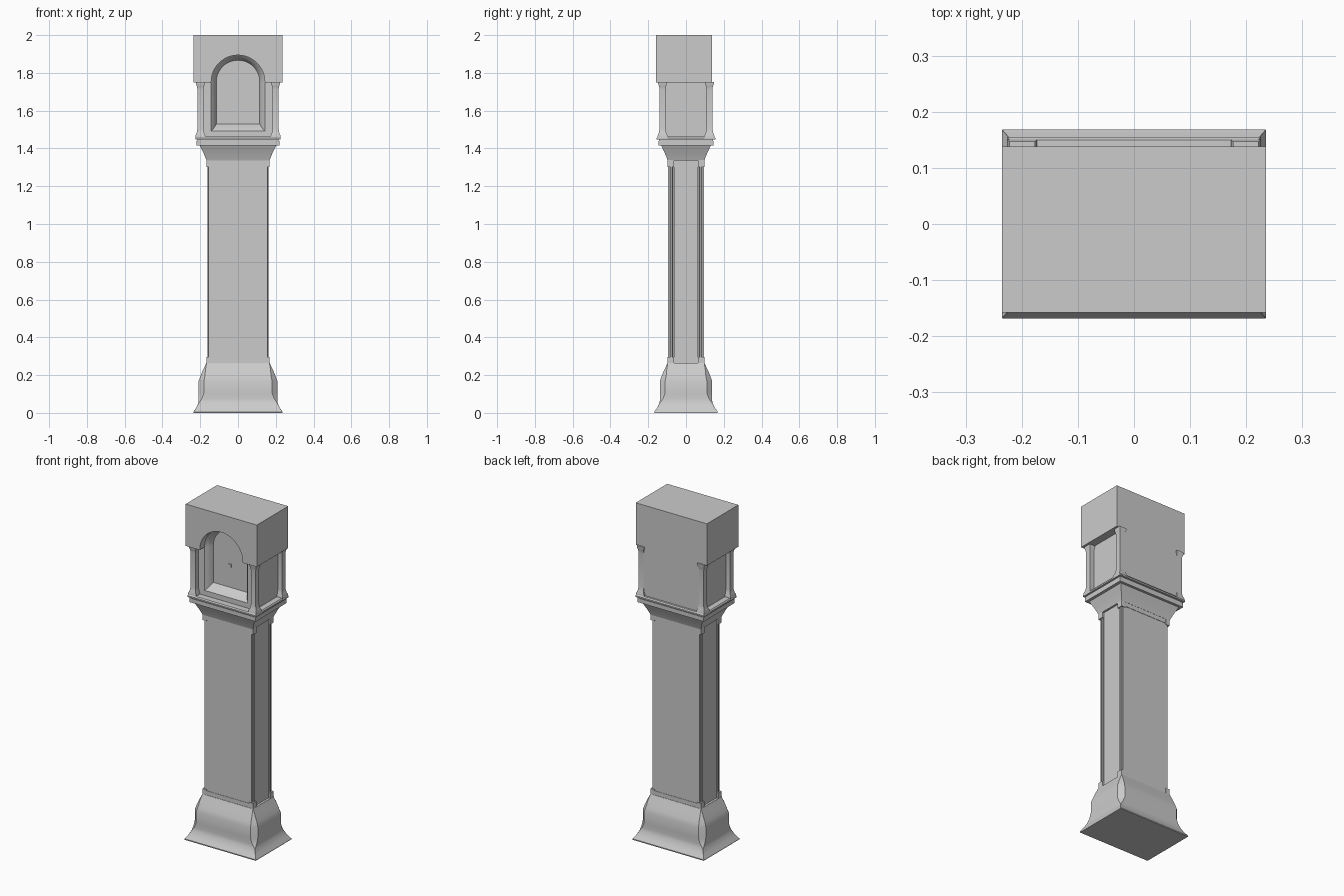
import bpy, bmesh, math
from mathutils import Vector

if "Cube" in bpy.data.objects:
    bpy.data.objects.remove(bpy.data.objects["Cube"])


def loft(name, rings, smooth=0):
    """Skin a closed solid through rings with equal point counts."""
    bm = bmesh.new()
    vs = [[bm.verts.new(p) for p in r] for r in rings]
    n = len(rings[0])
    for a, b in zip(vs, vs[1:]):
        for i in range(n):
            j = (i + 1) % n
            bm.faces.new((a[i], a[j], b[j], b[i]))
    bm.faces.new(vs[0])
    bm.faces.new(vs[-1])
    bmesh.ops.remove_doubles(bm, verts=bm.verts, dist=1e-5)
    bmesh.ops.recalc_face_normals(bm, faces=bm.faces)
    me = bpy.data.meshes.new(name)
    bm.to_mesh(me)
    bm.free()
    ob = bpy.data.objects.new(name, me)
    bpy.context.collection.objects.link(ob)
    if smooth:
        bpy.ops.object.select_all(action='DESELECT')
        bpy.context.view_layer.objects.active = ob
        ob.select_set(True)
        bpy.ops.object.shade_smooth_by_angle(angle=math.radians(smooth))
    return ob


def rect(w, d, z, cx=0, cy=0):
    return [(cx + sx * w, cy + sy * d, z)
            for sx, sy in ((-1, -1), (1, -1), (1, 1), (-1, 1))]


def octo(w, d, z, c):
    """Rectangle with corners chamfered by c."""
    return [(-w + c, -d, z), (w - c, -d, z), (w, -d + c, z), (w, d - c, z),
            (w - c, d, z), (-w + c, d, z), (-w, d - c, z), (-w, -d + c, z)]


def box(name, x0, x1, y0, y1, z0, z1):
    w, d, cx, cy = (x1 - x0) / 2, (y1 - y0) / 2, (x0 + x1) / 2, (y0 + y1) / 2
    return loft(name, [rect(w, d, z0, cx, cy), rect(w, d, z1, cx, cy)])


def arch(r, zb, y, zc=1.752, n=24):
    """Round-topped window outline."""
    pts = [(-r, y, zb), (r, y, zb)]
    return pts + [(r * math.cos(math.pi * i / n), y, zc + r * math.sin(math.pi * i / n))
                  for i in range(n + 1)]


# flared base with tapering chamfered corners
base = [(.235, .168, 0, .0005), (.235, .168, .006, .0005), (.222, .153, .027, .0005),
        (.210, .140, .052, .002), (.208, .138, .075, .016), (.208, .138, .105, .028),
        (.208, .138, .170, .028), (.199, .129, .195, .024), (.185, .115, .228, .013),
        (.172, .102, .255, .004), (.168, .098, .265, .001)]
loft("base", [octo(w, d, z, c) for w, d, z, c in base], 30)

# trunk core, front and back boards
box("trunk_core", -.155, .155, -.064, .064, .26, 1.34)
for s, nm in ((-1, "front"), (1, "back")):
    a, b = sorted((s * .092, s * .06))
    box("trunk_board_" + nm, -.147, .147, a, b, .26, 1.34)
    a, b = sorted((s * .094, s * .085))
    box("trunk_face_" + nm, -.155, .155, a, b, .29, 1.31)

# corner blocks, trunk columns and hood columns
for sx in (-1, 1):
    for sy in (-1, 1):
        xa, xb = sorted((sx * .14, sx * .167))
        ya, yb = sorted((sy * .064, sy * .097))
        box("trunk_foot_block", xa, xb, ya, yb, .26, .297)
        box("trunk_head_block", xa, xb, ya, yb, 1.303, 1.34)
        loft("trunk_column", [octo(.011, .008, z, .004) for z in (.29, 1.31)]
             ).location = (sx * .15, sy * .077, 0)
        col = [(.027, 1.455), (.026, 1.468), (.020, 1.482), (.016, 1.505),
               (.016, 1.71), (.018, 1.728), (.023, 1.742), (.023, 1.752)]
        loft("hood_column", [rect(r, r, z) for r, z in col], 30
             ).location = (sx * .199, sy * .124, 0)
box("trunk_front_panel_ends", -.145, .145, -.096, .096, .26, .29)
box("trunk_front_panel_tops", -.145, .145, -.096, .096, 1.31, 1.34)

# cove moulding under the hood
cove = [(.166, .097, 1.335), (.172, .102, 1.350), (.182, .112, 1.374),
        (.193, .122, 1.396), (.202, .131, 1.415)]
loft("cove_moulding", [rect(w, d, z) for w, d, z in cove], 30)
box("cove_band", -.219, .219, -.146, .146, 1.415, 1.440)
box("seat_band_lower", -.215, .215, -.142, .142, 1.440, 1.447)
seat = [(.226, .155, 1.447), (.226, .155, 1.455), (.221, .150, 1.462)]
loft("seat_band_upper", [rect(w, d, z) for w, d, z in seat])

# hood: case, top block and arched splayed dial recess
case = box("hood_case", -.188, .188, -.112, .138, 1.455, 1.752)
top = box("hood_top", -.235, .235, -.158, .138, 1.75, 2.0)
cut = loft("dial_cutter", [arch(.142, 1.492, -.25), arch(.142, 1.492, -.112),
                           arch(.131, 1.504, -.100), arch(.122, 1.517, -.086),
                           arch(.115, 1.530, -.068)])
for ob in (case, top):
    m = ob.modifiers.new("dial_recess", 'BOOLEAN')
    m.operation = 'DIFFERENCE'
    m.solver = 'EXACT'
    m.object = cut
    bpy.ops.object.select_all(action='DESELECT')
    bpy.context.view_layer.objects.active = ob
    ob.select_set(True)
    bpy.ops.object.modifier_apply(modifier=m.name)
    bpy.ops.object.shade_smooth_by_angle(angle=math.radians(30))
bpy.data.objects.remove(cut)

# small clock hands
box("minute_hand", -.012, .003, -.072, -.066, 1.664, 1.670)
box("hour_hand", -.001, .004, -.072, -.066, 1.650, 1.670)
